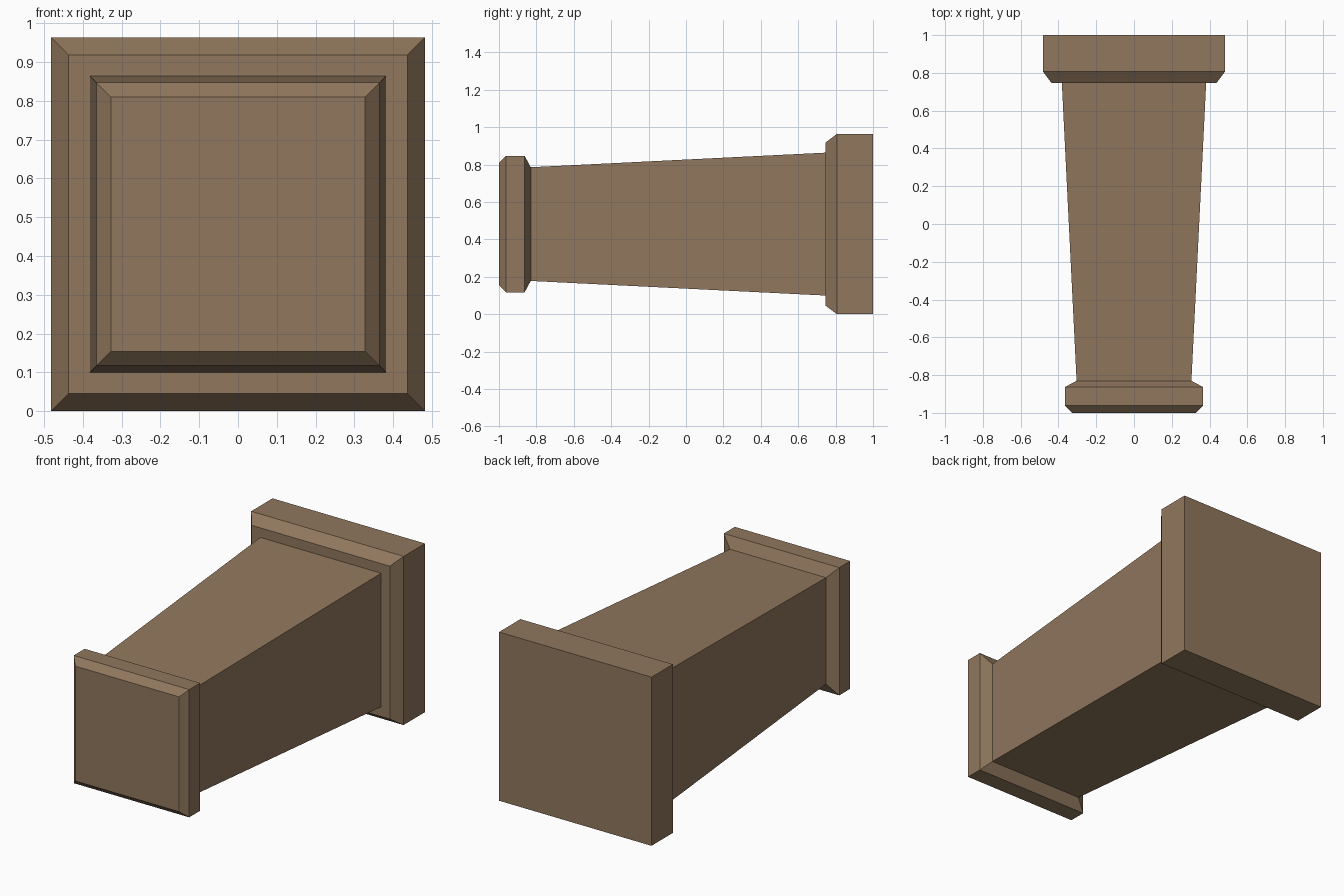
import bpy, bmesh

if "Cube" in bpy.data.objects:
    bpy.data.objects.remove(bpy.data.objects["Cube"])

CZ = 0.482  # height of the pillar axis

mat = bpy.data.materials.new("tan_stone")
mat.diffuse_color = (0.28, 0.185, 0.11, 1)
mat.use_nodes = True
mat.node_tree.nodes["Principled BSDF"].inputs["Base Color"].default_value = mat.diffuse_color


def square_loft(name, sections):
    """Solid lofted along y through squares given as (y, half_size)."""
    bm = bmesh.new()
    rings = [[bm.verts.new((sx * h, y, CZ + sz * h))
              for sx, sz in ((-1, -1), (1, -1), (1, 1), (-1, 1))]
             for y, h in sections]
    for a, b in zip(rings, rings[1:]):
        for i in range(4):
            j = (i + 1) % 4
            bm.faces.new((a[i], a[j], b[j], b[i]))
    bm.faces.new(rings[0])
    bm.faces.new(rings[-1][::-1])
    bmesh.ops.recalc_face_normals(bm, faces=bm.faces)
    me = bpy.data.meshes.new(name)
    bm.to_mesh(me)
    bm.free()
    me.materials.append(mat)
    ob = bpy.data.objects.new(name, me)
    bpy.context.collection.objects.link(ob)
    return ob


# One continuous surface: bevelled cap, tapered shaft, chamfered base
square_loft("pillar", [
    (-1.0, 0.328), (-0.962, 0.365), (-0.863, 0.365), (-0.83, 0.304),
    (0.747, 0.382), (0.747, 0.437), (0.807, 0.482), (1.0, 0.482),
])
